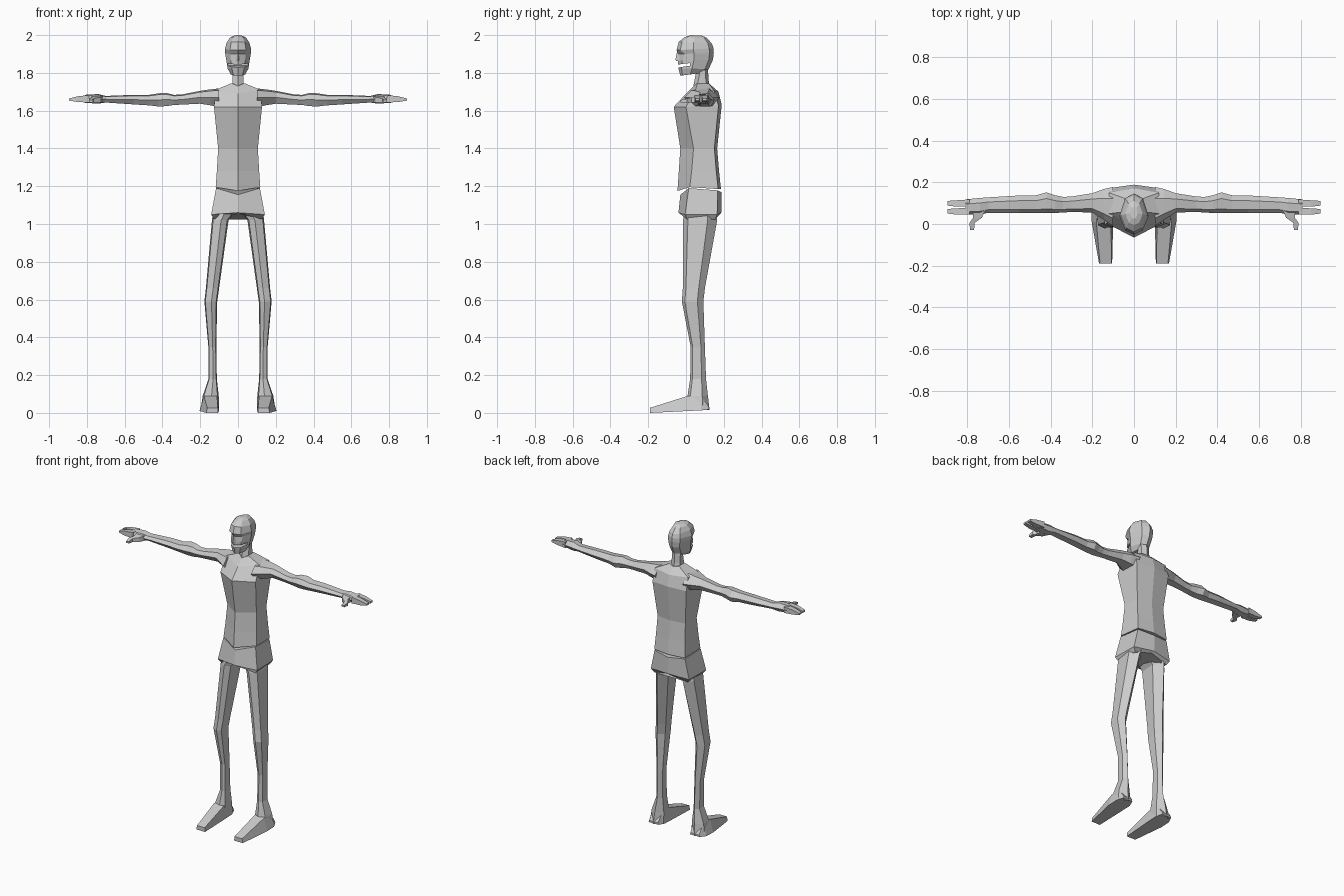
import bpy, bmesh


def loft(name, rings, mirror=False):
    """Skin a stack of equal-length point rings into a closed flat-faced mesh."""
    bm = bmesh.new()
    vs = [[bm.verts.new(p) for p in r] for r in rings]
    n = len(rings[0])
    for a, b in zip(vs, vs[1:]):
        for i in range(n):
            j = (i + 1) % n
            bm.faces.new((a[i], a[j], b[j], b[i]))
    bm.faces.new(vs[0])
    bm.faces.new(vs[-1])
    bmesh.ops.recalc_face_normals(bm, faces=bm.faces)
    me = bpy.data.meshes.new(name)
    bm.to_mesh(me)
    bm.free()
    ob = bpy.data.objects.new(name, me)
    bpy.context.collection.objects.link(ob)
    if mirror:
        m = ob.modifiers.new("mirror", 'MIRROR')
        m.use_mirror_merge = False
    return ob


def full(half):
    """Complete a half ring (front centre -> back centre) across x = 0."""
    return half + [(-x, y, z) for x, y, z in half[-2:0:-1]]


def mix(a, b, t):
    return a + (b - a) * t


def box_x(x, y0, y1, z0, z1):
    return [(x, y0, z0), (x, y1, z0), (x, y1, z1), (x, y0, z1)]


# torso: keeled chest, narrow waist, sloping shoulders
loft("torso", [full(r) for r in (
    [(0, -.045, 1.175), (.118, .02, 1.195), (.11, .17, 1.185), (0, .185, 1.185)],
    [(0, -.038, 1.28), (.112, .03, 1.28), (.105, .16, 1.28), (0, .175, 1.28)],
    [(0, -.03, 1.40), (.105, .04, 1.40), (.10, .15, 1.40), (0, .165, 1.40)],
    [(0, -.065, 1.62), (.127, 0, 1.62), (.122, .172, 1.625), (0, .189, 1.63)],
    [(0, 0, 1.69), (.12, .05, 1.71), (.12, .15, 1.705), (0, .172, 1.70)],
    [(0, .04, 1.73), (.035, .06, 1.745), (.035, .12, 1.745), (0, .13, 1.737)])])

# pelvis with v-shaped waistband
loft("pelvis", [full(r) for r in (
    [(0, -.03, 1.155), (.116, .015, 1.19), (.11, .168, 1.178), (0, .187, 1.168)],
    [(0, -.04, 1.06), (.142, -.005, 1.05), (.138, .165, 1.05), (0, .187, 1.06)],
    [(0, .01, 1.055), (.125, .005, 1.025), (.12, .155, 1.025), (0, .165, 1.055)])])

# neck
loft("neck", [full([(0, f, z), (.03, f + .02, z), (.03, b - .015, z), (0, b, z)])
              for z, f, b in ((1.71, .035, .13), (1.76, .045, .12), (1.84, .06, .115))])

# head: front z, back z, half width, front y, back y, eye socket depth
head_rings = []
for zf, zb, w, f, b, s in (
        (1.785, 1.80, .038, -.03, .085, 0), (1.825, 1.82, .055, -.04, .12, 0),
        (1.865, 1.87, .062, -.042, .143, .004), (1.90, 1.905, .068, -.042, .147, .016),
        (1.92, 1.93, .070, -.050, .146, 0), (1.965, 1.955, .060, -.038, .137, 0),
        (1.99, 1.985, .042, -.005, .11, 0), (2.0, 1.997, .018, .025, .085, 0)):
    prof = [(0, 0, 0), (.6, .1, s), (1, .45, 0), (.62, .88, 0), (0, 1, 0)]
    head_rings.append(full([(w * u, mix(f, b, v) + d, mix(zf, zb, v))
                            for u, v, d in prof]))
head = loft("head", head_rings)

# nose wedge
loft("nose", [[(-w, -.025, z), (0, y, z), (w, -.025, z)] for w, y, z in
              ((.016, -.052, 1.862), (.014, -.056, 1.872), (.008, -.046, 1.918))])

# open mouth slit
cut = loft("mouth_cutter", [[(x, -.09, 1.822), (x, .022, 1.838), (x, .022, 1.852),
                             (x, -.09, 1.838)] for x in (-.1, .1)])
cut.hide_render = True
cut.display_type = 'WIRE'
m = head.modifiers.new("mouth", 'BOOLEAN')
m.operation = 'DIFFERENCE'
m.object = cut

# arms with palms: x, y range, z range
arm_prof = [(0, .5), (.25, 0), (.8, 0), (1, .5), (.7, 1), (.2, .9)]
loft("arm", [[(x, mix(y0, y1, u), mix(z0, z1, v)) for u, v in arm_prof]
             for x, y0, y1, z0, z1 in (
    (.10, -.01, .178, 1.62, 1.718), (.145, .02, .168, 1.628, 1.713),
    (.20, .055, .148, 1.637, 1.705), (.30, .058, .132, 1.632, 1.685),
    (.34, .055, .13, 1.630, 1.684), (.38, .053, .138, 1.624, 1.694),
    (.42, .053, .152, 1.622, 1.692), (.47, .052, .138, 1.628, 1.684),
    (.55, .054, .137, 1.633, 1.684), (.70, .054, .128, 1.643, 1.678),
    (.74, .045, .125, 1.637, 1.688), (.81, .045, .118, 1.642, 1.684))], mirror=True)

# fingers: two groups with a gap
for name, a, b in (("front_fingers", .045, .079), ("back_fingers", .083, .118)):
    loft(name, [box_x(.79, a, b, 1.643, 1.682), box_x(.85, a, b - .004, 1.646, 1.676),
                box_x(.895, mix(a, b, .15), mix(a, b, .8), 1.653, 1.664)], mirror=True)

# thumb
loft("thumb", [[(x - w, y, z - h), (x + w, y, z - h), (x + w, y, z + h), (x - w, y, z + h)]
               for x, y, z, w, h in ((.745, .065, 1.66, .03, .018),
                                     (.752, .03, 1.657, .021, .014),
                                     (.778, .005, 1.653, .012, .011),
                                     (.778, -.028, 1.65, .010, .006))], mirror=True)

# legs: z, x range, y range
leg_prof = [(.08, .12), (.45, 0), (.93, .14), (1, .72), (.5, 1), (0, .7)]
loft("leg", [[(mix(x0, x1, u), mix(y0, y1, v), z) for u, v in leg_prof]
             for z, x0, x1, y0, y1 in (
    (1.07, .01, .132, -.012, .165), (1.02, .05, .138, -.015, .165),
    (.66, .10, .170, -.017, .10), (.59, .11, .178, -.022, .092),
    (.35, .115, .157, .025, .10), (.18, .112, .156, .022, .106),
    (.09, .102, .187, .008, .116), (.015, .10, .198, .0, .125))], mirror=True)

# feet: wedge from heel to toe
loft("foot", [[(x0, y, z0), (x1, y, z0), (x1 - t, y, z1), (x0 + t * .5, y, z1)]
              for y, x0, x1, z0, z1, t in (
    (.122, .115, .185, .018, .03, .005), (.08, .10, .203, .013, .09, .022),
    (.01, .10, .203, .01, .09, .022), (-.19, .105, .168, 0, .027, .005))], mirror=True)
